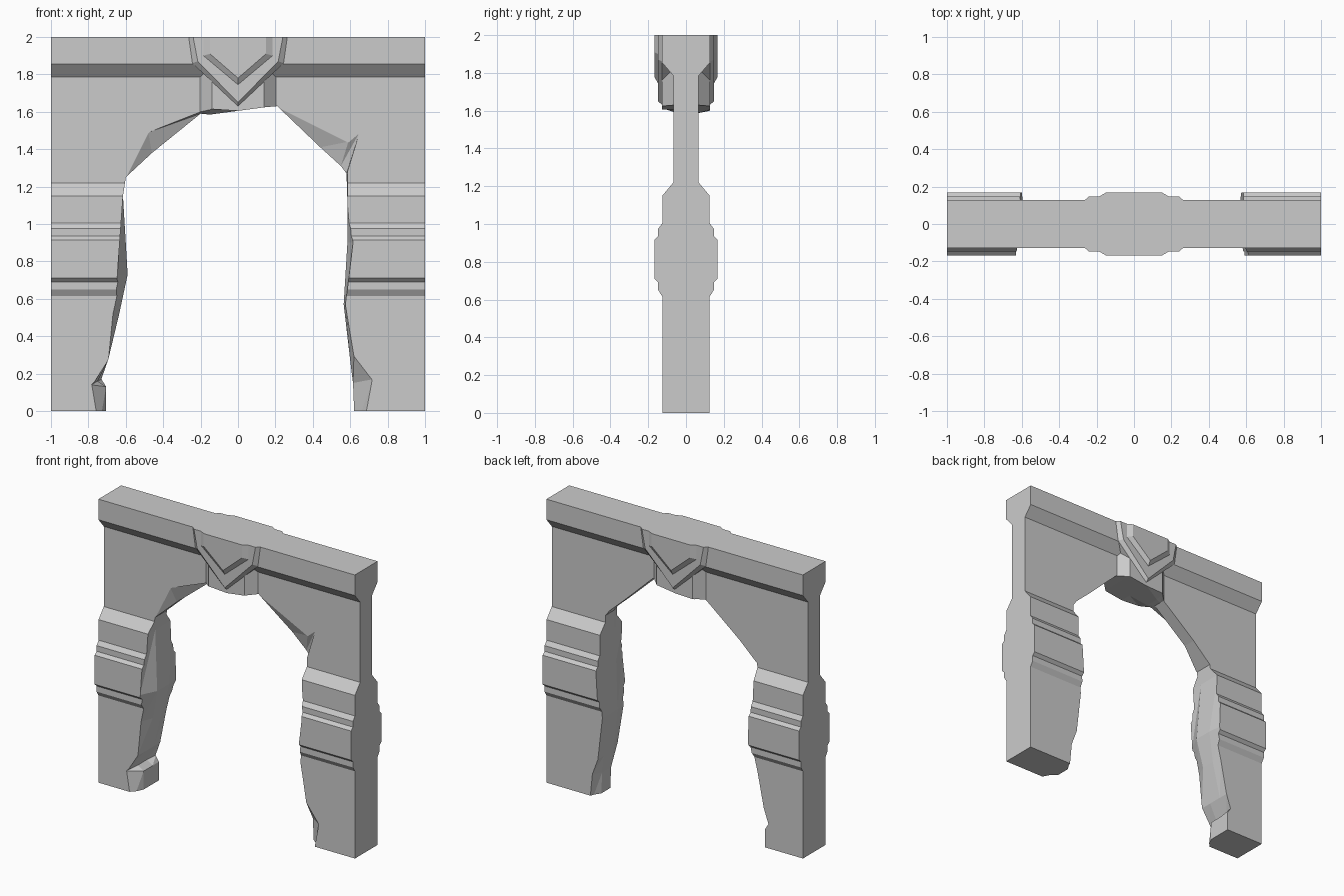
import bpy, bmesh

if "Cube" in bpy.data.objects:
    bpy.data.objects.remove(bpy.data.objects["Cube"])


def make_object(name, verts, faces):
    mesh = bpy.data.meshes.new(name)
    bm = bmesh.new()
    vs = [bm.verts.new(v) for v in verts]
    for f in faces:
        bm.faces.new([vs[i] for i in f])
    bmesh.ops.recalc_face_normals(bm, faces=bm.faces)
    bm.to_mesh(mesh)
    bm.free()
    ob = bpy.data.objects.new(name, mesh)
    bpy.context.collection.objects.link(ob)
    return ob


def loft(name, rings, triangles=False):
    """Closed solid through rings holding equal numbers of points."""
    n = len(rings[0])
    verts = [p for r in rings for p in r]
    faces = [tuple(range(n)), tuple(range(len(verts) - n, len(verts)))]
    for k in range(len(rings) - 1):
        for i in range(n):
            a, b = k * n + i, k * n + (i + 1) % n
            if triangles:
                faces += [(a, b, b + n), (a, b + n, a + n)]
            else:
                faces.append((a, b, b + n, a + n))
    return make_object(name, verts, faces)


def cut(ob, cutter):
    m = ob.modifiers.new("opening", 'BOOLEAN')
    m.operation, m.solver, m.object = 'DIFFERENCE', 'EXACT', cutter
    bpy.context.view_layer.objects.active = ob
    bpy.ops.object.modifier_apply(modifier=m.name)


# Wall: moulded (y, z) profile run along x
base, band = .125, .147
half = [(base, 0), (base, .615), (band, .65), (band, .69), (.168, .71),
        (.168, .915), (band, .935), (band, .975), (base, 1.005),
        (base, 1.15), (.067, 1.22), (.067, 1.785), (.127, 1.855), (.127, 2)]
profile = half + [(-y, z) for y, z in reversed(half)]
wall = loft("gateway_wall", [[(x, y, z) for y, z in profile] for x in (-1, 1)])

# Rough opening: one outline, chipped back along the front edge
outline = [(-.705, -.1), (-.705, .13), (-.75, .16), (-.695, .27), (-.635, .52),
           (-.59, .73), (-.615, 1.15), (-.60, 1.25), (-.46, 1.38), (-.20, 1.59),
           (-.15, 1.585), (0, 1.605), (.15, 1.625), (.21, 1.63), (.44, 1.41),
           (.55, 1.31), (.58, 1.27), (.585, 1.12), (.585, .90), (.565, .57),
           (.60, .27), (.615, .15), (.625, -.1)]
front_chips = {0: (-.04, 0), 1: (-.08, .01), 2: (-.015, 0), 4: (-.035, 0),
               5: (-.055, 0), 8: (-.02, .11), 9: (0, .01), 10: (0, .03),
               14: (.15, .03), 15: (.10, .18), 16: (.005, .01), 18: (.03, 0),
               19: (.01, 0), 20: (.02, .03), 21: (.105, .02), 22: (.045, 0)}
back_chips = {2: (.02, .01), 4: (-.01, 0), 5: (-.01, 0), 10: (0, .015),
              21: (.03, 0), 22: (.045, 0)}


def depth(x, z):
    """Half thickness of the stonework near an outline point."""
    if z > 1.2:
        return base if abs(x) < .18 else .067
    return .165 if .7 < z < .95 else base


def ring(side, factor, chips, far=False):
    pts = []
    for i, (x, z) in enumerate(outline):
        dx, dz = chips.get(i, (0, 0))
        pts.append((x + dx, side * (.3 if far else depth(x, z) * factor), z + dz))
    return pts


cutter = loft("opening_cutter", [
    ring(-1, 1, front_chips, True), ring(-1, 1.03, front_chips),
    ring(-1, .35, {}), ring(1, .45, {}),
    ring(1, 1.03, back_chips), ring(1, 1, back_chips, True)], True)
cutter.hide_render = True
cut(wall, cutter)

# Keystone block with chamfered flanks
flank = [(.21, .06), (.14, .126)]
plan = flank + [(-x, y) for x, y in reversed(flank)]
plan += [(x, -y) for x, y in reversed(plan)]
block = loft("keystone_block", [[(x, y, z) for x, y in plan] for z in (1.52, 1.82)])
cut(block, cutter)
bpy.data.objects.remove(cutter)


def shield(y, w, shoulder_w, shoulder, tip):
    return [(-w, y, 2), (-shoulder_w, y, shoulder), (0, y, tip),
            (shoulder_w, y, shoulder), (w, y, 2)]


# Stepped pointed shields on both faces of the keystone
for side, label in ((-1, "front"), (1, "back")):
    rim, panel = (.265, .245, 1.86, 1.63), (.185, .185, 1.9, 1.745)
    loft(label + "_shield", [shield(side * .06, *rim), shield(side * .126, *rim),
                             shield(side * .148, .24, .215, 1.87, 1.65)])
    loft(label + "_shield_panel", [shield(side * .14, *panel), shield(side * .148, *panel),
                                   shield(side * .168, .15, .15, 1.91, 1.78)])
